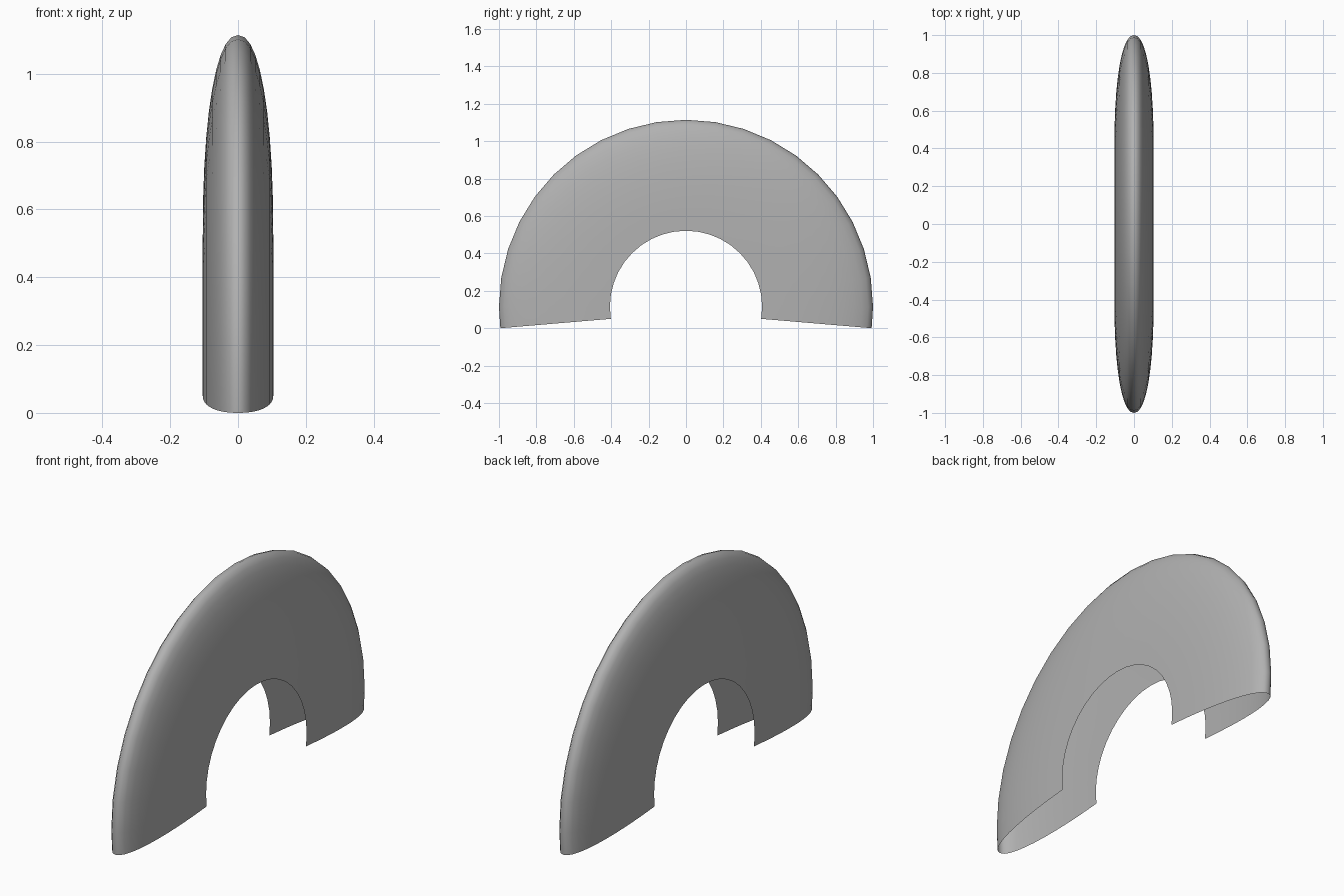
import bpy, bmesh
from math import sin, cos, pi, radians

if "Cube" in bpy.data.objects:
    bpy.data.objects.remove(bpy.data.objects["Cube"])

CENTRE_Z = 0.114        # hub height of the arch
R_IN, R_OUT = 0.407, 1.0
HALF_W = 0.104
STEPS = 11              # 9 degree steps each side of the top
SECTION = 20            # segments across the rounded section
FULLNESS = 0.9          # below 1 makes the section slightly fuller than an ellipse


def arch_point(r, step):
    """Side-view (y, z) of radius r at a step from the top."""
    if abs(step) < STEPS:
        a = radians(9 * step)
        return r * sin(a), CENTRE_Z + r * cos(a)
    # straight trimmed end, dropping to the ground at the outer rim
    t = (r - R_IN) / (R_OUT - R_IN)
    y = 0.402 + t * (0.9925 - 0.402)
    return (y if step > 0 else -y), 0.05 * (1 - t)


# Open shell: rounded section swept around the arch
bm = bmesh.new()
rings = []
for step in range(-STEPS, STEPS + 1):
    ring = []
    for j in range(SECTION + 1):
        b = pi * j / SECTION
        c = cos(b)
        x = HALF_W * abs(c) ** FULLNESS * (1 if c > 0 else -1)
        s = max(sin(b), 0.0) ** FULLNESS
        y, z = arch_point(R_IN + (R_OUT - R_IN) * s, step)
        ring.append(bm.verts.new((x, y, z)))
    rings.append(ring)
for a, b in zip(rings, rings[1:]):
    for j in range(SECTION):
        bm.faces.new((a[j], b[j], b[j + 1], a[j + 1]))

# Make the normals face outward
bm.normal_update()
top = max(bm.faces, key=lambda f: f.calc_center_median().z)
if top.normal.z < 0:
    bmesh.ops.reverse_faces(bm, faces=bm.faces[:])

mesh = bpy.data.meshes.new("wheel_fender")
bm.to_mesh(mesh)
bm.free()
fender = bpy.data.objects.new("wheel_fender", mesh)
bpy.context.collection.objects.link(fender)
for p in mesh.polygons:
    p.use_smooth = True

# Dark grey paint
paint = bpy.data.materials.new("dark_grey")
paint.diffuse_color = (0.44, 0.44, 0.44, 1)
paint.use_nodes = True
paint.node_tree.nodes["Principled BSDF"].inputs["Base Color"].default_value = paint.diffuse_color
mesh.materials.append(paint)
